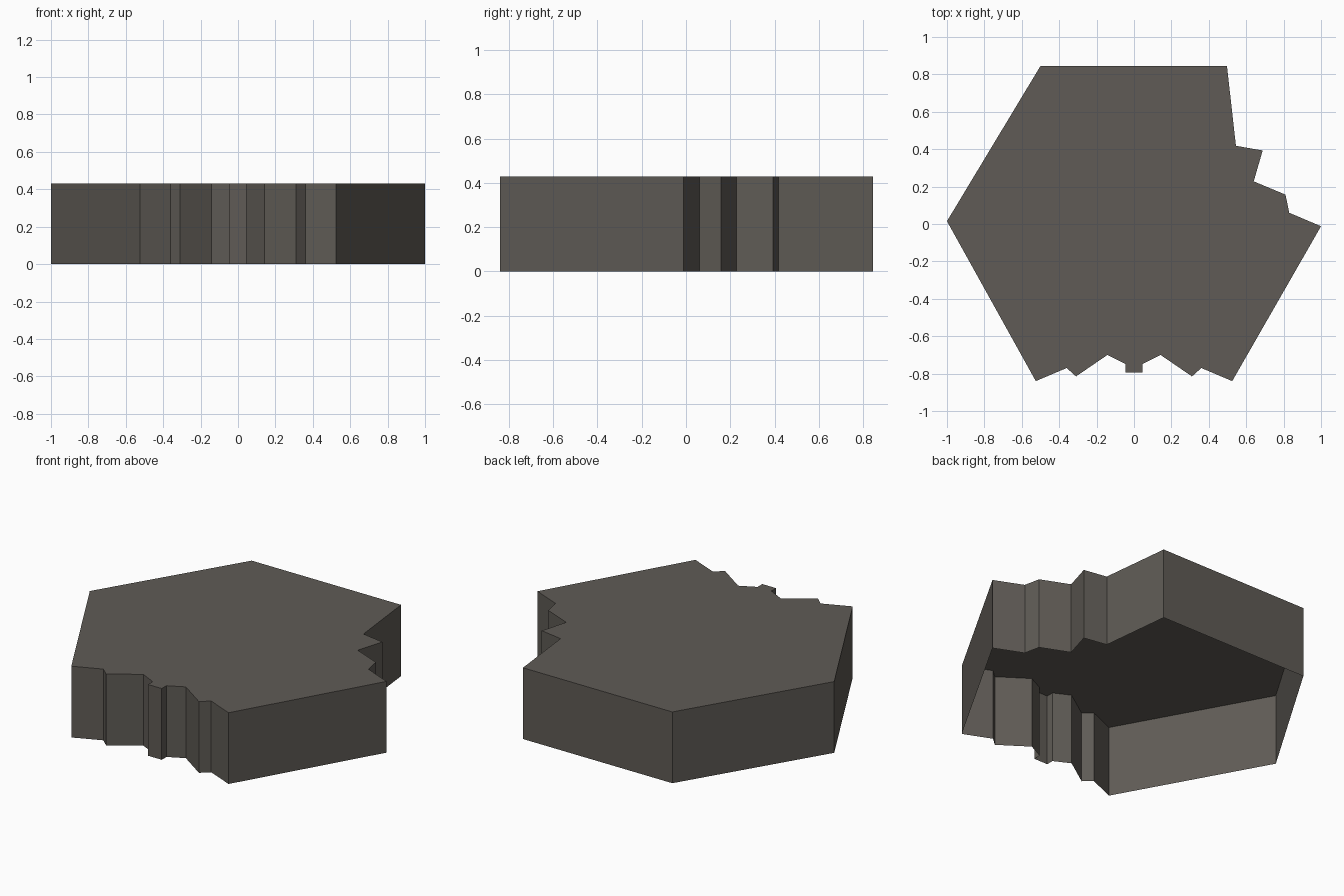
import bpy, bmesh

if "Cube" in bpy.data.objects:
    bpy.data.objects.remove(bpy.data.objects["Cube"])

HEIGHT = 0.43

# Stone colour
stone = bpy.data.materials.new("dark stone grey")
stone.diffuse_color = (0.115, 0.105, 0.092, 1)
stone.use_nodes = True
stone.node_tree.nodes["Principled BSDF"].inputs["Base Color"].default_value = stone.diffuse_color

# Notched front edge: right half, mirrored for the left half
front_half = [(0.525, -0.84), (0.36, -0.77), (0.31, -0.815),
              (0.142, -0.70), (0.046, -0.748), (0.046, -0.793)]
front = [(-x, y) for x, y in front_half] + front_half[::-1]

# Jagged back right edge, from the right corner to the back
jagged = [(1.0, -0.012), (0.83, 0.06), (0.81, 0.157), (0.64, 0.228),
          (0.688, 0.393), (0.545, 0.418), (0.497, 0.845)]

# Plain left sides
left = [(-0.5, 0.845), (-1.0, 0.015)]
outline = front + jagged + left

# Hex tile: a top sheet with walls, open underneath
bm = bmesh.new()
low = [bm.verts.new((x, y, 0)) for x, y in outline]
high = [bm.verts.new((x, y, HEIGHT)) for x, y in outline]
bm.faces.new(high)
n = len(outline)
for i in range(n):
    j = (i + 1) % n
    bm.faces.new((low[i], low[j], high[j], high[i]))

mesh = bpy.data.meshes.new("hex_tile")
bm.to_mesh(mesh)
bm.free()
mesh.materials.append(stone)
bpy.context.collection.objects.link(bpy.data.objects.new("hex_tile", mesh))
